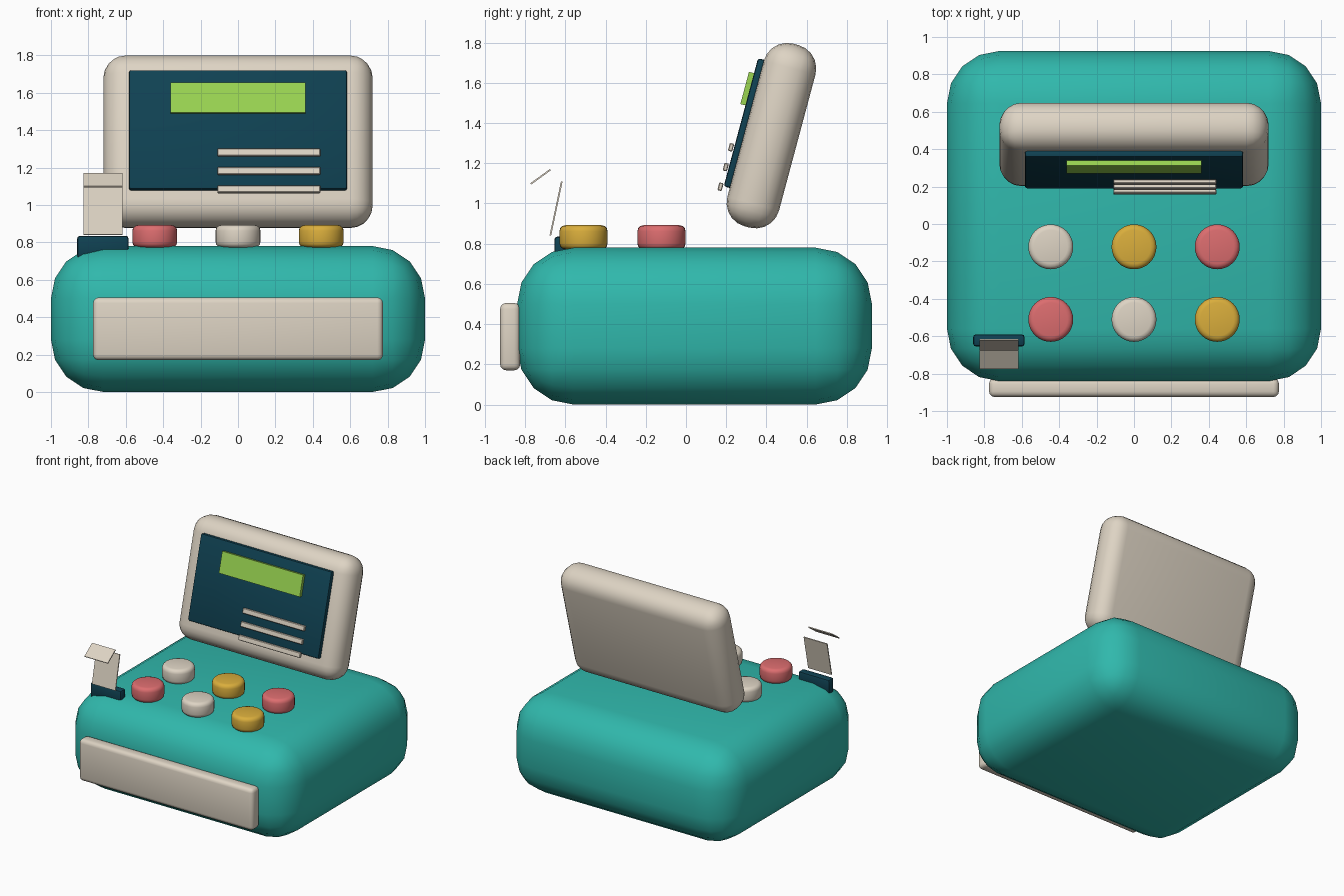
import bpy, bmesh, math
from mathutils import Matrix, Vector

if "Cube" in bpy.data.objects:
    bpy.data.objects.remove(bpy.data.objects["Cube"])


def material(name, r, g, b):
    m = bpy.data.materials.new(name)
    lin = [((c / 255 + 0.055) / 1.055) ** 2.4 for c in (r, g, b)]
    m.diffuse_color = (*lin, 1)
    m.use_nodes = True
    m.node_tree.nodes["Principled BSDF"].inputs["Base Color"].default_value = m.diffuse_color
    return m


TEAL = material("teal", 48, 184, 172)
CREAM = material("cream", 222, 212, 196)
NAVY = material("dark navy", 15, 65, 82)
GREEN = material("display green", 154, 213, 81)
RED = material("coral red", 220, 109, 111)
YELLOW = material("mustard yellow", 218, 174, 60)


def finish(name, bm, mat, matrix):
    bmesh.ops.recalc_face_normals(bm, faces=bm.faces)
    mesh = bpy.data.meshes.new(name)
    bm.to_mesh(mesh)
    bm.free()
    mesh.materials.append(mat)
    ob = bpy.data.objects.new(name, mesh)
    ob.matrix_world = matrix
    bpy.context.collection.objects.link(ob)
    bpy.ops.object.select_all(action='DESELECT')
    ob.select_set(True)
    bpy.context.view_layer.objects.active = ob
    bpy.ops.object.shade_smooth_by_angle(angle=math.radians(35))
    return ob


def box(name, lo, hi, mat, bevel=0, segments=3, frame=Matrix()):
    """Rounded box between two corners, inside an optional tilted frame."""
    lo, hi = Vector(lo), Vector(hi)
    bm = bmesh.new()
    bmesh.ops.create_cube(bm, size=1)
    bmesh.ops.scale(bm, vec=hi - lo, verts=bm.verts)
    if bevel:
        bmesh.ops.bevel(bm, geom=bm.edges[:], offset=bevel, segments=segments,
                        profile=0.5, affect='EDGES')
    return finish(name, bm, mat, frame @ Matrix.Translation((lo + hi) / 2))


def button(name, x, y, mat):
    bm = bmesh.new()
    bmesh.ops.create_cone(bm, cap_ends=True, segments=32, radius1=0.12, radius2=0.12, depth=0.12)
    rims = [e for e in bm.edges if abs(e.verts[0].co.z - e.verts[1].co.z) < 1e-5]
    bmesh.ops.bevel(bm, geom=rims, offset=0.03, segments=3, profile=0.5, affect='EDGES')
    return finish(name, bm, mat, Matrix.Translation((x, y, 0.832)))


def sheet(name, start, end):
    """Thin paper sheet running between two (y, z) points."""
    dy, dz = end[0] - start[0], end[1] - start[1]
    half = math.hypot(dy, dz) / 2
    frame = (Matrix.Translation((-0.722, (start[0] + end[0]) / 2, (start[1] + end[1]) / 2))
             @ Matrix.Rotation(math.atan2(dz, dy), 4, 'X'))
    return box(name, (-0.104, -half, -0.004), (0.104, half, 0.004), CREAM, frame=frame)


# Register body and cash drawer
box("body", (-1, -0.84, 0), (1, 0.925, 0.78), TEAL, 0.28, 4)
box("cash_drawer", (-0.775, -0.925, 0.17), (0.775, -0.825, 0.505), CREAM, 0.03, 3)

# Tilted screen: local -y faces the user
tilt = Matrix.Translation((0, 0.425, 1.3375)) @ Matrix.Rotation(math.radians(-15), 4, 'X')
box("screen_housing", (-0.72, -0.133, -0.47), (0.72, 0.133, 0.47), CREAM, 0.12, 5, tilt)
box("screen_panel", (-0.583, -0.164, -0.305), (0.583, -0.12, 0.355), NAVY, 0.012, 2, tilt)
box("display", (-0.36, -0.19, 0.112), (0.36, -0.155, 0.278), GREEN, frame=tilt)
for i in range(3):
    z = -0.108 - 0.1015 * i
    box(f"text_bar_{i + 1}", (-0.11, -0.19, z - 0.02), (0.44, -0.168, z + 0.02),
        CREAM, 0.004, 1, tilt)

# Two rows of round buttons
for row, (y, mats) in enumerate([(-0.51, (RED, CREAM, YELLOW)), (-0.122, (CREAM, YELLOW, RED))]):
    for col, mat in enumerate(mats):
        button(f"button_{row + 1}_{col + 1}", (col - 1) * 0.445, y, mat)

# Receipt slot with a folded paper strip
box("receipt_slot", (-0.86, -0.655, 0.715), (-0.585, -0.59, 0.835), NAVY, 0.015, 2)
sheet("receipt", (-0.675, 0.84), (-0.618, 1.11))
sheet("receipt_curl", (-0.773, 1.097), (-0.675, 1.168))
